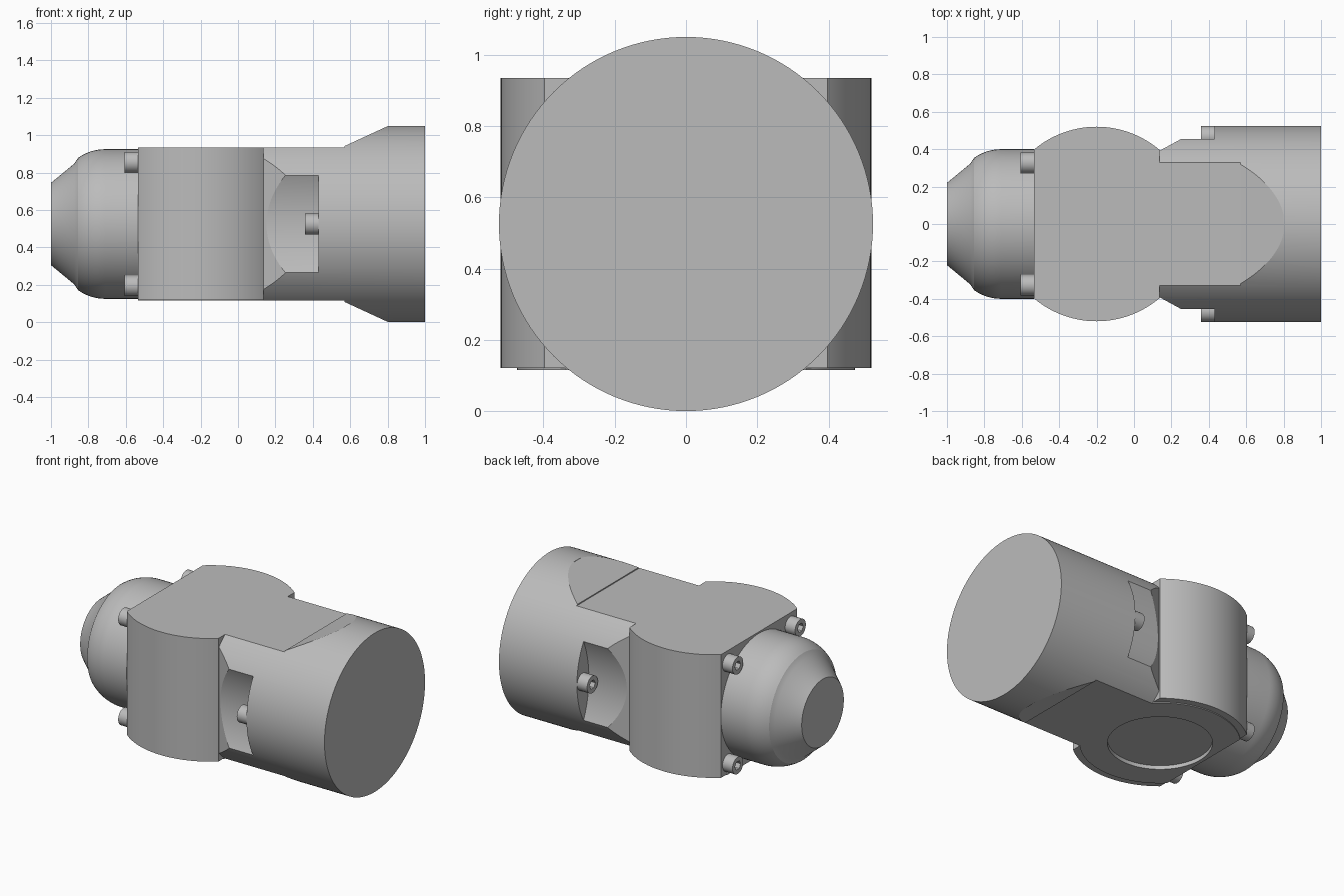
import bpy, bmesh, math
from mathutils import Vector

cube = bpy.data.objects.get("Cube")
if cube:
    bpy.data.objects.remove(cube, do_unlink=True)

MID = 0.525      # height of the main axis
JOINT_X = -0.2   # centre of the upright barrel
LEFT, SEAM = -0.535, 0.135

grey = bpy.data.materials.new("machined grey")
grey.use_nodes = True
grey.diffuse_color = (0.5, 0.5, 0.5, 1)
grey.node_tree.nodes["Principled BSDF"].inputs["Base Color"].default_value = (0.5, 0.5, 0.5, 1)


def make(name, bm):
    bmesh.ops.recalc_face_normals(bm, faces=bm.faces)
    mesh = bpy.data.meshes.new(name)
    bm.to_mesh(mesh)
    bm.free()
    mesh.materials.append(grey)
    obj = bpy.data.objects.new(name, mesh)
    bpy.context.collection.objects.link(obj)
    return obj


def prism(name, points, place):
    """Extrude an outline; place(a, b, end) maps it into space, end being 0 or 1."""
    bm = bmesh.new()
    rings = [[bm.verts.new(place(a, b, end)) for a, b in points] for end in (0, 1)]
    bm.faces.new(rings[0])
    bm.faces.new(rings[1])
    n = len(points)
    for i in range(n):
        j = (i + 1) % n
        bm.faces.new((rings[0][i], rings[0][j], rings[1][j], rings[1][i]))
    return make(name, bm)


def circle(a, b, r, n=128):
    return [(a + r * math.cos(math.tau * i / n), b + r * math.sin(math.tau * i / n)) for i in range(n)]


def rod_x(name, y, z, r, x0, x1, n=128):
    return prism(name, circle(y, z, r, n), lambda a, b, e: (x1 if e else x0, a, b))


def rod_z(name, x, y, r, z0, z1):
    return prism(name, circle(x, y, r), lambda a, b, e: (a, b, z1 if e else z0))


def cut(obj, cutter):
    mod = obj.modifiers.new("cut", "BOOLEAN")
    mod.operation, mod.solver, mod.object = "DIFFERENCE", "EXACT", cutter
    bpy.context.view_layer.update()
    bpy.context.view_layer.objects.active = obj
    bpy.ops.object.modifier_apply(modifier=mod.name)
    bpy.data.objects.remove(cutter, do_unlink=True)


def trim(obj):
    """Slice a barrel part flat at both ends along x."""
    bm = bmesh.new()
    bm.from_mesh(obj.data)
    for x, side in ((LEFT, -1), (SEAM, 1)):
        res = bmesh.ops.bisect_plane(bm, geom=bm.verts[:] + bm.edges[:] + bm.faces[:], dist=1e-5,
                                     plane_co=(x, 0, 0), plane_no=(side, 0, 0), clear_outer=True)
        bmesh.ops.holes_fill(bm, edges=[e for e in res["geom_cut"] if isinstance(e, bmesh.types.BMEdge)])
    bmesh.ops.recalc_face_normals(bm, faces=bm.faces)
    bm.to_mesh(obj.data)
    bm.free()


parts = []

# Main round head with flats above and below, chamfers and pockets on the sides
head = rod_x("round_head", 0, MID, MID, SEAM, 1.0)
flat = [(0, 0.41), (0.57, 0.41), (0.57, 0.417), (0.8, 0.523), (0.8, 0.8), (0, 0.8)]
chamfer = [(0, 0.317), (0.5, 0.59), (0.5, 0.9), (0, 0.9)]
for s in (-1, 1):
    cut(head, prism("flat_cutter", flat, lambda a, b, e: (a, 1 - 2 * e, MID + s * b)))
    cut(head, prism("chamfer_cutter", chamfer, lambda a, b, e: (a, s * b, 2 - 3 * e)))
    cut(head, rod_x("pocket_cutter", s * 1.04, MID, 0.64, 0, 0.43))
parts.append(head)

# Upright barrel block, with its thin base plate and shallow round recess
block = rod_z("barrel_block", JOINT_X, 0, 0.52, 0.121, 0.935)
plate = rod_z("base_plate", JOINT_X, 0, 0.475, 0.115, 0.121)
for obj in (block, plate):
    trim(obj)
    cut(obj, rod_z("recess_cutter", JOINT_X, 0, 0.31, 0, 0.14))
    parts.append(obj)

# Domed nose, turned around the main axis
profile = [(-1.0, 0), (-1.0, 0.22), (-0.875, 0.323)]
for i in range(1, 10):
    t = math.radians(40 * (1 - i / 9))
    profile.append((-0.71 - 0.25 * math.sin(t), 0.15 + 0.25 * math.cos(t)))
profile += [(LEFT, 0.4), (LEFT, 0)]
bm = bmesh.new()
verts = [bm.verts.new((x, 0, MID + r)) for x, r in profile]
edges = [bm.edges.new(pair) for pair in zip(verts, verts[1:])]
bmesh.ops.spin(bm, geom=verts + edges, cent=(0, 0, MID), axis=(1, 0, 0),
               angle=math.tau, steps=96, use_duplicate=False)
bmesh.ops.remove_doubles(bm, verts=bm.verts, dist=1e-5)
parts.append(make("domed_nose", bm))


# Socket-head bolts facing the nose end
def bolt(name, x, y, z):
    obj = rod_x(name, y, z, 0.056, x - 0.073, x, 40)
    cut(obj, rod_x("socket_cutter", y, z, 0.03, x - 0.1, x - 0.035, 6))
    parts.append(obj)


for y, side in ((-0.327, "right"), (0.327, "left")):
    for z, level in ((-0.33, "lower"), (0.33, "upper")):
        bolt(f"{level}_{side}_bolt", LEFT, y, MID + z)
for y, side in ((-0.467, "right"), (0.467, "left")):
    bolt(f"{side}_pocket_bolt", 0.43, y, MID)

# Smooth round surfaces, keep machined edges sharp
bpy.ops.object.select_all(action="DESELECT")
for obj in parts:
    obj.select_set(True)
bpy.context.view_layer.objects.active = head
bpy.ops.object.shade_smooth_by_angle(angle=math.radians(20))
